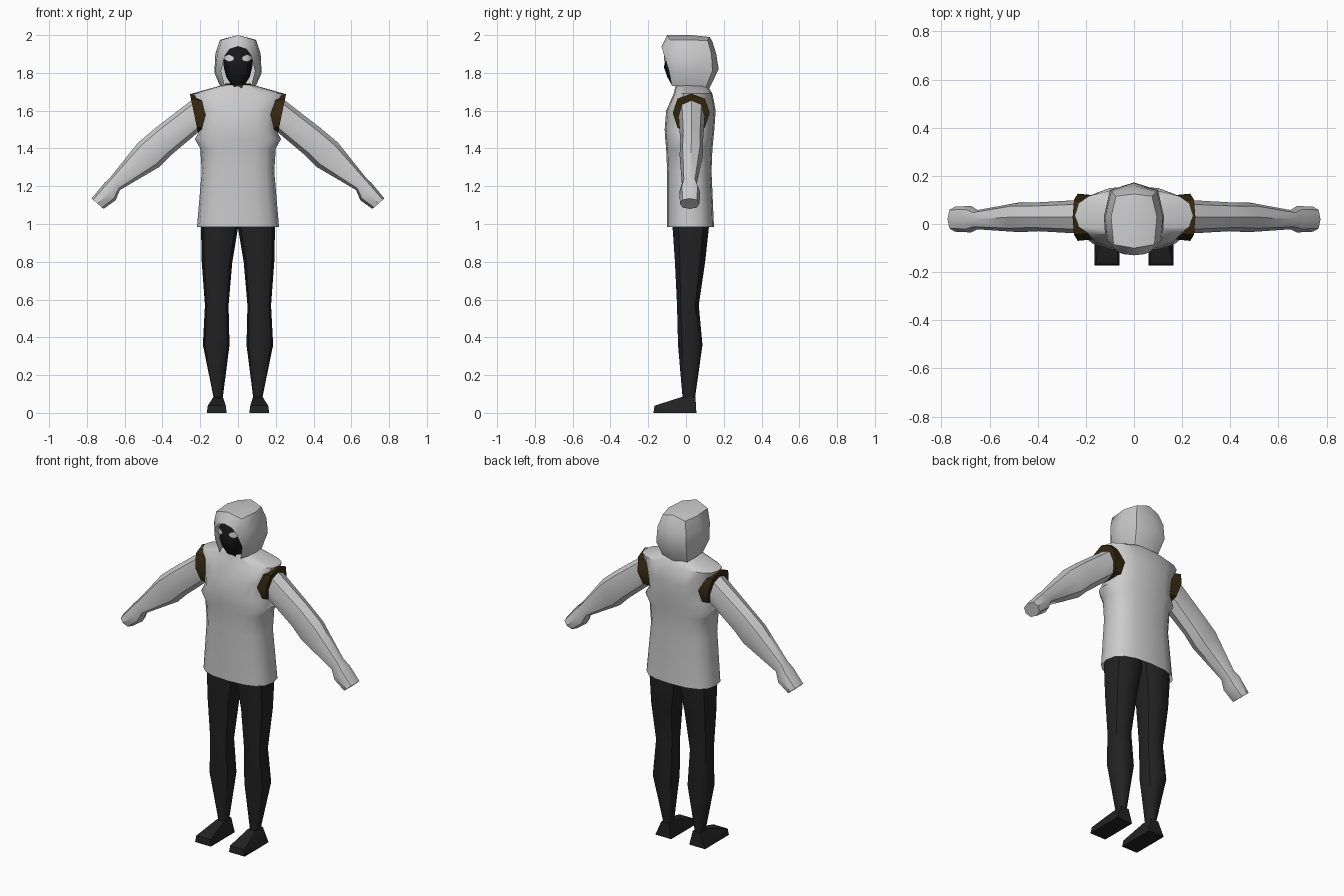
import bpy, bmesh, math
from mathutils import Vector

if "Cube" in bpy.data.objects:
    bpy.data.objects.remove(bpy.data.objects["Cube"])


def material(name, rgb):
    m = bpy.data.materials.new(name)
    m.diffuse_color = (*rgb, 1)
    m.use_nodes = True
    m.node_tree.nodes["Principled BSDF"].inputs["Base Color"].default_value = m.diffuse_color
    return m


CLOTH = material("light grey cloth", (0.6, 0.6, 0.6))
BLACK = material("dark trousers", (0.016, 0.016, 0.016))
FACE = material("black mask", (0.009, 0.009, 0.009))
BROWN = material("dark brown lining", (0.035, 0.022, 0.005))
WHITE = material("pale eyes", (0.7, 0.7, 0.7))


def finish(name, bm, mat, angle=40):
    bmesh.ops.remove_doubles(bm, verts=bm.verts, dist=0.0005)
    bmesh.ops.recalc_face_normals(bm, faces=bm.faces)
    me = bpy.data.meshes.new(name)
    bm.to_mesh(me)
    bm.free()
    me.materials.append(mat)
    ob = bpy.data.objects.new(name, me)
    bpy.context.collection.objects.link(ob)
    bpy.ops.object.select_all(action='DESELECT')
    ob.select_set(True)
    bpy.context.view_layer.objects.active = ob
    bpy.ops.object.shade_smooth_by_angle(angle=math.radians(angle))
    return ob


def ring(center, u, v, n, power=2.0):
    """Superellipse section around center with half-axes u and v."""
    pts = []
    for i in range(n):
        a = 2 * math.pi * i / n
        c, s = math.cos(a), math.sin(a)
        pts.append(center + u * math.copysign(abs(c) ** (2 / power), c)
                   + v * math.copysign(abs(s) ** (2 / power), s))
    return pts


def loft(name, rings, mat, closed=True, cap_start=True, cap_end=True, angle=40):
    bm = bmesh.new()
    rows = [[bm.verts.new(p) for p in r] for r in rings]
    n = len(rows[0])
    for a, b in zip(rows, rows[1:]):
        for i in range(n if closed else n - 1):
            j = (i + 1) % n
            bm.faces.new((a[i], a[j], b[j], b[i]))
    if cap_start:
        bm.faces.new(rows[0][::-1])
    if cap_end:
        bm.faces.new(rows[-1])
    return finish(name, bm, mat, angle)


def level(z, x0, x1, y0, y1, n, power=2.0):
    """Horizontal section filling a box in x and y."""
    return ring(Vector(((x0 + x1) / 2, (y0 + y1) / 2, z)),
                Vector(((x1 - x0) / 2, 0, 0)), Vector((0, (y1 - y0) / 2, 0)), n, power)


def limb(side, xt, zt, xb, zb, yc, hw, n=8):
    """Arm section between a top and a bottom point in the front view."""
    t, b = Vector((side * xt, yc, zt)), Vector((side * xb, yc, zb))
    return ring((t + b) / 2, (t - b) / 2, Vector((0, hw, 0)), n, 2.3)


# Sleeveless top, open at the hem
vest = [(0.985, 0.217, -0.10, 0.148), (1.28, 0.192, -0.10, 0.135),
        (1.40, 0.20, -0.105, 0.14), (1.45, 0.228, -0.11, 0.145),
        (1.50, 0.20, -0.113, 0.15), (1.60, 0.212, -0.105, 0.157),
        (1.69, 0.245, -0.065, 0.14), (1.735, 0.085, -0.055, 0.11)]
loft("vest", [level(z, -w, w, a, b, 16, 2.6) for z, w, a, b in vest], CLOTH, cap_start=False)

# Hood: arches running from the face opening to the back seam
arches = [
    [(.07, -.075, 1.73), (.09, -.09, 1.81), (.07, -.115, 1.89), (.045, -.125, 1.925), (0, -.13, 1.94)],
    [(.085, -.04, 1.73), (.12, -.05, 1.81), (.11, -.07, 1.90), (.085, -.085, 1.975), (0, -.10, 2.0)],
    [(.095, .04, 1.73), (.125, .03, 1.80), (.12, .03, 1.90), (.095, .03, 1.975), (0, .03, 2.0)],
    [(.08, .10, 1.71), (.10, .14, 1.81), (.095, .135, 1.90), (.075, .115, 1.97), (0, .125, 1.99)],
    [(0, .12, 1.71), (0, .173, 1.82), (0, .16, 1.90), (0, .14, 1.965), (0, .125, 1.99)]]
loft("hood", [a + [(-x, y, z) for x, y, z in a[-2::-1]] for a in arches],
     CLOTH, closed=False, cap_start=False, cap_end=False, angle=50)

# Neck lining and masked face
loft("neck_lining", [level(z, -.07, .07, -.06, .09, 10) for z in (1.66, 1.745)], BROWN)
face = [(1.735, .035, -.075), (1.78, .063, -.10), (1.83, .075, -.117),
        (1.88, .08, -.107), (1.94, .055, -.09)]
loft("face", [level(z, -w, w, f, -f * 0.7, 12, 3) for z, w, f in face], FACE)

for side, tag in ((1, "left"), (-1, "right")):
    # Eye: thin curved plate with pointed ends, just in front of the face
    rows = []
    for i in range(7):
        x = 0.02 + 0.054 * i / 6
        y = -0.016 - 0.102 * (1 - (x / 0.082) ** 3) ** (1 / 3)
        h = 0.006 + 0.013 * math.sin(math.pi * i / 6)
        zc = 1.876 + 0.004 * i / 6
        rows.append([(side * x, y, zc - h), (side * x, y, zc + h)])
    loft(tag + "_eye", rows, WHITE, closed=False, cap_start=False, cap_end=False)

    # Armhole lining
    loft(tag + "_armhole", [limb(side, .15, 1.67, .15, 1.48, .028, .09),
                            limb(side, .255, 1.69, .212, 1.485, .028, .098)], BROWN)

    # Sleeve and hand
    arm = [(.24, 1.66, .205, 1.49, .03, .07), (.435, 1.51, .36, 1.36, .03, .06),
           (.53, 1.43, .42, 1.30, .028, .062), (.675, 1.248, .625, 1.18, .018, .04),
           (.707, 1.217, .648, 1.125, .02, .055), (.775, 1.135, .712, 1.08, .02, .052)]
    loft(tag + "_arm", [limb(side, *s) for s in arm], CLOTH)

    # Trouser leg
    leg = [(.05, .078, .132, -.02, .05), (.085, .08, .13, -.02, .05),
           (.36, .045, .186, -.045, .09), (.57, .05, .175, -.05, .07),
           (.80, .03, .192, -.062, .105), (.98, 0, .196, -.075, .125), (1.06, 0, .19, -.075, .12)]
    loft(tag + "_leg", [level(z, side * a, side * b, c, d, 10, 2.4) for z, a, b, c, d in leg], BLACK)

    # Foot: wedge with a square toe
    bm = bmesh.new()
    for x0, x1, y0, y1, z in ((.06, .165, -.172, .055, 0), (.065, .16, -.167, -.15, .038),
                              (.08, .13, -.02, .05, .085)):
        for x in (x0, x1):
            for y in (y0, y1):
                bm.verts.new((side * x, y, z))
    bmesh.ops.convex_hull(bm, input=bm.verts)
    finish(tag + "_foot", bm, BLACK, 30)
